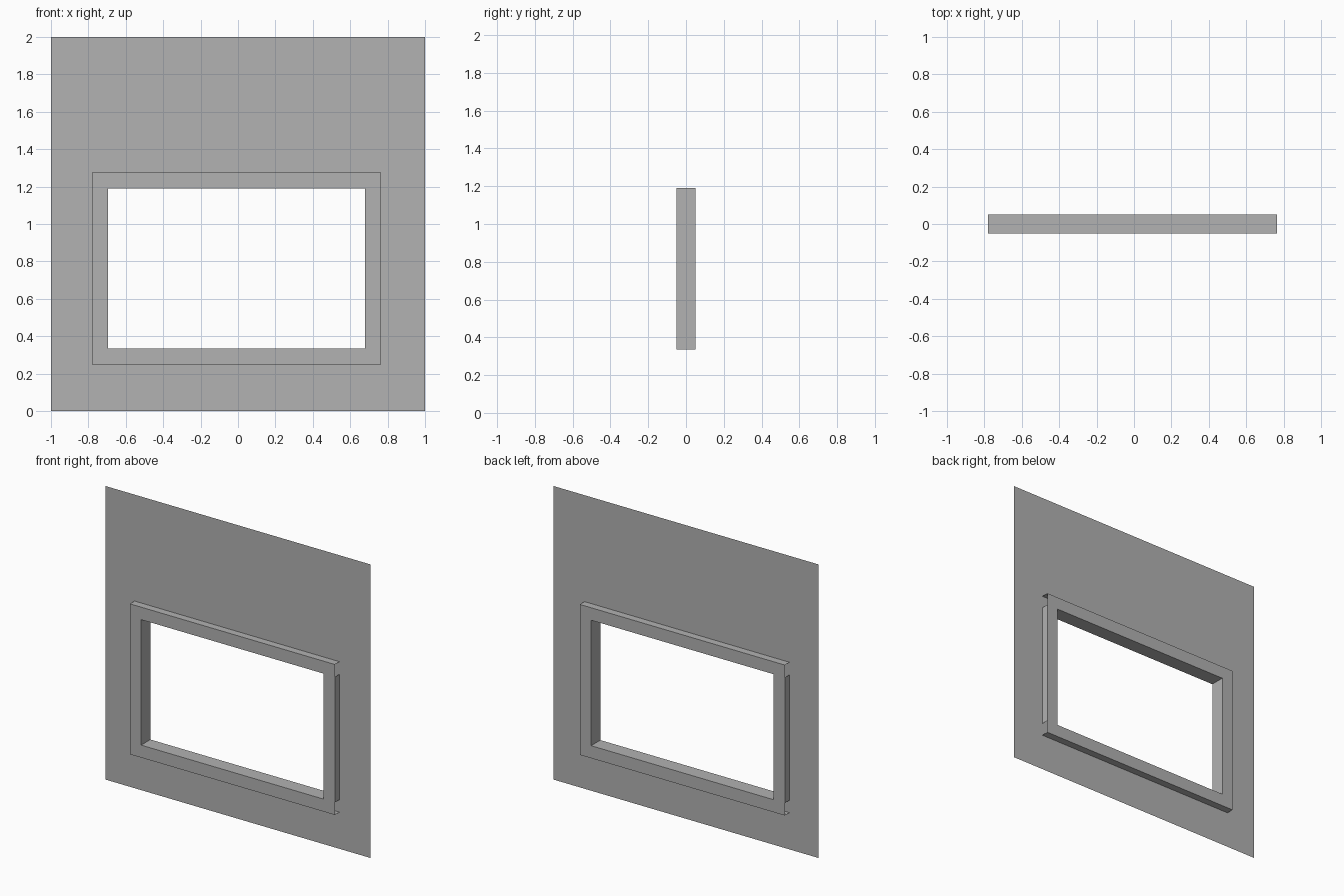
import bpy
import bmesh

cube = bpy.data.objects.get("Cube")
if cube:
    bpy.data.objects.remove(cube, do_unlink=True)

grey = bpy.data.materials.new("plain grey")
grey.use_nodes = True
colour = (0.445, 0.445, 0.445, 1)
grey.diffuse_color = colour
grey.node_tree.nodes["Principled BSDF"].inputs["Base Color"].default_value = colour

# Rectangles as left, right, bottom, top
WALL = (-1, 1, 0, 2)
OUTER = (-0.78, 0.765, 0.25, 1.275)
INNER = (-0.695, 0.68, 0.335, 1.19)
DEPTH = 0.05


def corners(rect, y):
    l, r, b, t = rect
    return [(l, y, b), (r, y, b), (r, y, t), (l, y, t)]


def face(bm, points, flip=False):
    verts = [bm.verts.new(p) for p in points]
    bm.faces.new(verts[::-1] if flip else verts)


def ring(bm, outer, inner, y, flip=False):
    """Flat rectangular border facing the front, or the back if flipped."""
    o, i = corners(outer, y), corners(inner, y)
    for k in range(4):
        n = (k + 1) % 4
        face(bm, [o[k], o[n], i[n], i[k]], flip)


def tube(bm, rect, flip=False):
    """Four strips through the depth, facing outwards unless flipped."""
    f, b = corners(rect, -DEPTH), corners(rect, DEPTH)
    for k in range(4):
        n = (k + 1) % 4
        face(bm, [f[k], b[k], b[n], f[n]], flip)


def finish(bm, name):
    bmesh.ops.remove_doubles(bm, verts=bm.verts, dist=0.0001)
    mesh = bpy.data.meshes.new(name)
    bm.to_mesh(mesh)
    bm.free()
    mesh.materials.append(grey)
    bpy.context.collection.objects.link(bpy.data.objects.new(name, mesh))


# Thin wall sheet with the window opening
bm = bmesh.new()
ring(bm, WALL, INNER, 0)
finish(bm, "wall")

# Front and back trim with the lining of the opening
bm = bmesh.new()
ring(bm, OUTER, INNER, -DEPTH)
ring(bm, OUTER, INNER, DEPTH, flip=True)
tube(bm, INNER, flip=True)
finish(bm, "window_frame")

# Outer edges: full-width top and bottom, shorter sides with open corners
left, right, bottom, top = OUTER
bm = bmesh.new()
for z, flip in ((bottom, True), (top, False)):
    face(bm, [(left, -DEPTH, z), (right, -DEPTH, z),
              (right, DEPTH, z), (left, DEPTH, z)], flip)
for x, flip in ((left, True), (right, False)):
    face(bm, [(x, -DEPTH, INNER[2]), (x, DEPTH, INNER[2]),
              (x, DEPTH, INNER[3]), (x, -DEPTH, INNER[3])], flip)
finish(bm, "frame_outer_edges")
